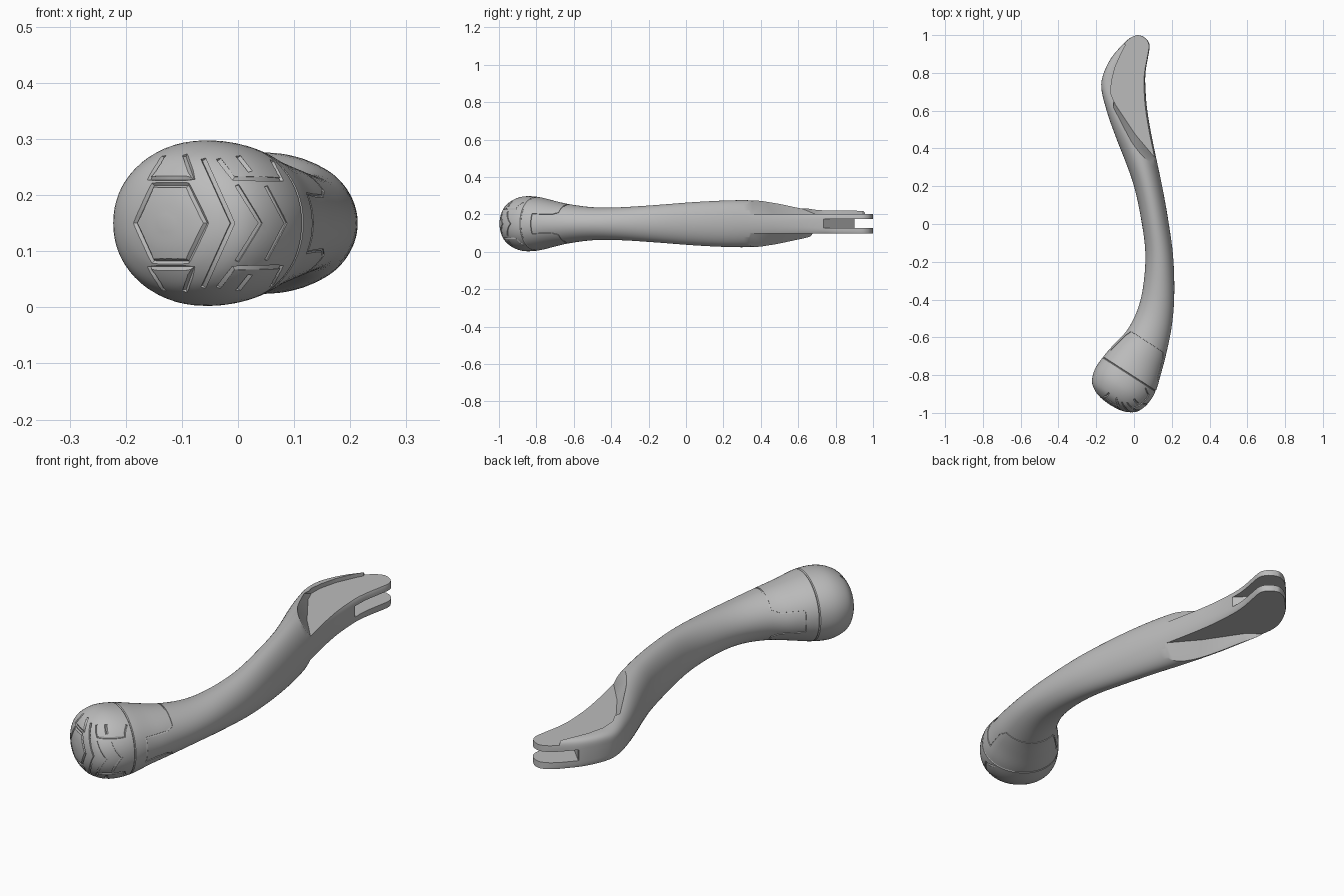
import bpy, bmesh, math
from mathutils import Vector
from mathutils.bvhtree import BVHTree

if "Cube" in bpy.data.objects:
    bpy.data.objects.remove(bpy.data.objects["Cube"])

MID = 0.15                       # height of the symmetry plane
AXIS = Vector((-.54, -.84, 0))   # direction the head points in
SIDE = Vector((.84, -.54, 0))    # across the head

grey = bpy.data.materials.new("plain grey")
grey.use_nodes = True
grey.diffuse_color = (.5, .5, .5, 1)
grey.node_tree.nodes["Principled BSDF"].inputs["Base Color"].default_value = (.5, .5, .5, 1)


def make_object(name, bm):
    bmesh.ops.recalc_face_normals(bm, faces=bm.faces)
    mesh = bpy.data.meshes.new(name)
    bm.to_mesh(mesh)
    bm.free()
    obj = bpy.data.objects.new(name, mesh)
    bpy.context.collection.objects.link(obj)
    mesh.materials.append(grey)
    return obj


def head_section(d, half_width, half_height):
    c = Vector((-.025, -.795, 0)) + AXIS * d
    l, r = c - SIDE * half_width, c + SIDE * half_width
    return (l.x, l.y, r.x, r.y, half_height, 2.1)


# Sections: left x, left y, right x, right y, half height, squareness
sections = [head_section(*s) for s in (
    (.192, .012, .01), (.187, .06, .05), (.172, .105, .09),
    (.14, .145, .124), (.08, .167, .146))]
sections += [
    (-.165, -.705, .115, -.885, .143, 2.1), (-.10, -.63, .145, -.785, .122, 2),
    (-.035, -.56, .17, -.69, .104, 2), (.02, -.45, .2, -.54, .088, 2),
    (.05, -.32, .213, -.38, .088, 2), (.06, -.15, .207, -.17, .1, 2),
    (.037, .03, .178, .04, .115, 2), (0, .2, .145, .22, .124, 2),
    (-.045, .33, .113, .37, .125, 2), (-.1, .47, .085, .51, .114, 2.2),
    (-.145, .6, .067, .63, .092, 2.8), (-.173, .72, .06, .74, .074, 4),
    (-.16, .8, .062, .81, .071, 5), (-.12, .88, .074, .88, .071, 5),
    (-.07, .94, .083, .94, .071, 5), (-.04, .97, .072, .972, .071, 5),
    (-.012, .99, .05, .991, .071, 5), (.015, 1, .025, 1, .071, 5)]


def smooth_sections(secs, steps):
    out = []
    for i in range(len(secs) - 1):
        quad = [secs[min(max(i + k, 0), len(secs) - 1)] for k in (-1, 0, 1, 2)]
        for s in range(steps):
            t = s / steps
            out.append([b + .5 * t * (c - a + t * (2*a - 5*b + 4*c - d + t * (3*(b - c) + d - a)))
                        for a, b, c, d in zip(*quad)])
    return out + [secs[-1]]


# Handle body lofted through the sections
def loft(secs, count=64):
    bm = bmesh.new()
    rings = []
    for lx, ly, rx, ry, hh, n in secs:
        c = Vector(((lx + rx) / 2, (ly + ry) / 2, MID))
        half = Vector(((rx - lx) / 2, (ry - ly) / 2, 0))
        ring = []
        for k in range(count):
            a = math.tau * k / count
            u, v = [math.copysign(abs(f) ** (2 / n), f) for f in (math.cos(a), math.sin(a))]
            ring.append(bm.verts.new(c + half * u + Vector((0, 0, hh * v))))
        rings.append(ring)
    for a, b in zip(rings, rings[1:]):
        for k in range(count):
            j = (k + 1) % count
            bm.faces.new((a[k], a[j], b[j], b[k]))
    bm.faces.new(rings[0])
    bm.faces.new(rings[-1])
    return bm


body_bm = loft(smooth_sections(sections, 5))
bmesh.ops.recalc_face_normals(body_bm, faces=body_bm.faces)
surface = BVHTree.FromBMesh(body_bm)
body = make_object("handle_body", body_bm)


def cut(cutter):
    cutter.hide_render = True
    mod = body.modifiers.new(cutter.name, 'BOOLEAN')
    mod.operation = 'DIFFERENCE'
    mod.solver = 'EXACT'
    mod.object = cutter
    bpy.context.view_layer.objects.active = body
    bpy.ops.object.modifier_apply(modifier=mod.name)
    bpy.data.objects.remove(cutter)


def prism(name, low, high, z0, z1):
    bm = bmesh.new()
    a = [bm.verts.new((x, y, z0)) for x, y in low]
    b = [bm.verts.new((x, y, z1)) for x, y in high]
    bm.faces.new(a)
    bm.faces.new(b)
    for k in range(len(a)):
        j = (k + 1) % len(a)
        bm.faces.new((a[k], a[j], b[j], b[k]))
    return make_object(name, bm)


# Scooped flats above and below the blade; a rim stays on the upper one
shoulder = [(.3, .22), (.12, .34), (.01, .47), (-.1, .635)]
rim = [(-.122, .69), (-.12, .75), (-.1, .83), (-.062, .915), (-.045, .945), (-.1, 1.1)]
for name, edge, sign in (("upper_flat", rim, 1), ("lower_flat", [(-.3, .78), (-.3, 1.1)], -1)):
    low = shoulder + edge + [(.3, 1.1)]
    high = [(x - .035, y - .055) for x, y in shoulder] + edge + [(.3, 1.1)]
    cut(prism(name, low, high, MID + sign * .052, MID + sign * .152))

# Slot between the two prongs
slot = [(.3, .7), (.06, .735), (-.1, .9), (-.3, .91), (-.3, 1.2), (.3, 1.2)]
cut(prism("fork_slot", slot, slot, .127, .175))


def densify(points, step, closed):
    pairs = list(zip(points, points[1:] + points[:1]))
    out = []
    for p, q in pairs if closed else pairs[:-1]:
        n = max(1, round(math.dist(p, q) / step))
        out += [tuple(a + (b - a) * k / n for a, b in zip(p, q)) for k in range(n)]
    return out if closed else out + [points[-1]]


# Grooves: fine tubes laid on the surface and cut away
def groove(name, points, radius, closed):
    curve = bpy.data.curves.new(name, 'CURVE')
    curve.dimensions = '3D'
    curve.bevel_depth = radius
    curve.bevel_resolution = 0
    curve.use_fill_caps = True
    spline = curve.splines.new('POLY')
    spline.points.add(len(points) - 1)
    spline.use_cyclic_u = closed
    for sp, p in zip(spline.points, points):
        sp.co = (*p, 1)
    temp = bpy.data.objects.new(name, curve)
    bpy.context.collection.objects.link(temp)
    bpy.context.view_layer.update()
    bm = bmesh.new()
    bm.from_mesh(temp.to_mesh())
    bmesh.ops.remove_doubles(bm, verts=bm.verts, dist=1e-5)
    bpy.data.objects.remove(temp)
    cut(make_object(name, bm))


def around(center, path):
    hits = []
    for d, deg in path:
        a = math.radians(deg)
        ray = SIDE * math.cos(a) + Vector((0, 0, math.sin(a)))
        hit = surface.ray_cast(center + AXIS * d, ray)[0]
        if hit:
            hits.append(hit)
    return hits


# Plain seam behind the head
ring = [(0, 5 * k) for k in range(72)]
groove("head_seam", around(Vector((-.025, -.795, MID)), ring), .004, True)

# Collar seam with a tab on each side
collar = []
for base in (0, 180):
    collar += [(0, base + a) for a in range(30, 151, 6)]
    half = [(.02, 155), (.03, 158), (.08, 160), (.135, 161)]
    collar += [(d, base + a) for d, a in half]
    collar += [(.135, base + a) for a in range(167, 198, 6)]
    collar += [(d, base + 360 - a) for d, a in reversed(half)]
groove("collar_seam", around(Vector((.067, -.625, MID)), collar), .004, True)

# Tread pattern on the striking face: x and height above the middle
hexagon = [(-.183, 0), (-.152, .068), (-.09, .068), (-.057, 0), (-.09, -.068), (-.152, -.068)]
chevrons = [[(x, z), (x + w, 0), (x, -z)] for x, z, w in
            ((-.062, .115, .052), (-.002, .068, .042), (.05, .066, .035))]
brackets = [[(-.132, .12), (-.158, .08), (-.08, .08), (-.095, .122)],
            [(-.035, .115), (-.008, .08), (.078, .078), (.06, .112)],
            [(.0, .12), (.022, .092)]]
brackets += [[(x, -z) for x, z in b] for b in brackets]
for points in [hexagon] + chevrons + brackets:
    closed = points is hexagon
    hits = [surface.ray_cast(Vector((x, -2, MID + z)), Vector((0, 1, 0)))[0]
            for x, z in densify(points, .015, closed)]
    groove("tread_groove", [h for h in hits if h], .0055, closed)

# Smooth shading with crisp edges
bpy.ops.object.select_all(action='DESELECT')
body.select_set(True)
bpy.context.view_layer.objects.active = body
bpy.ops.object.shade_smooth_by_angle(angle=math.radians(32))
